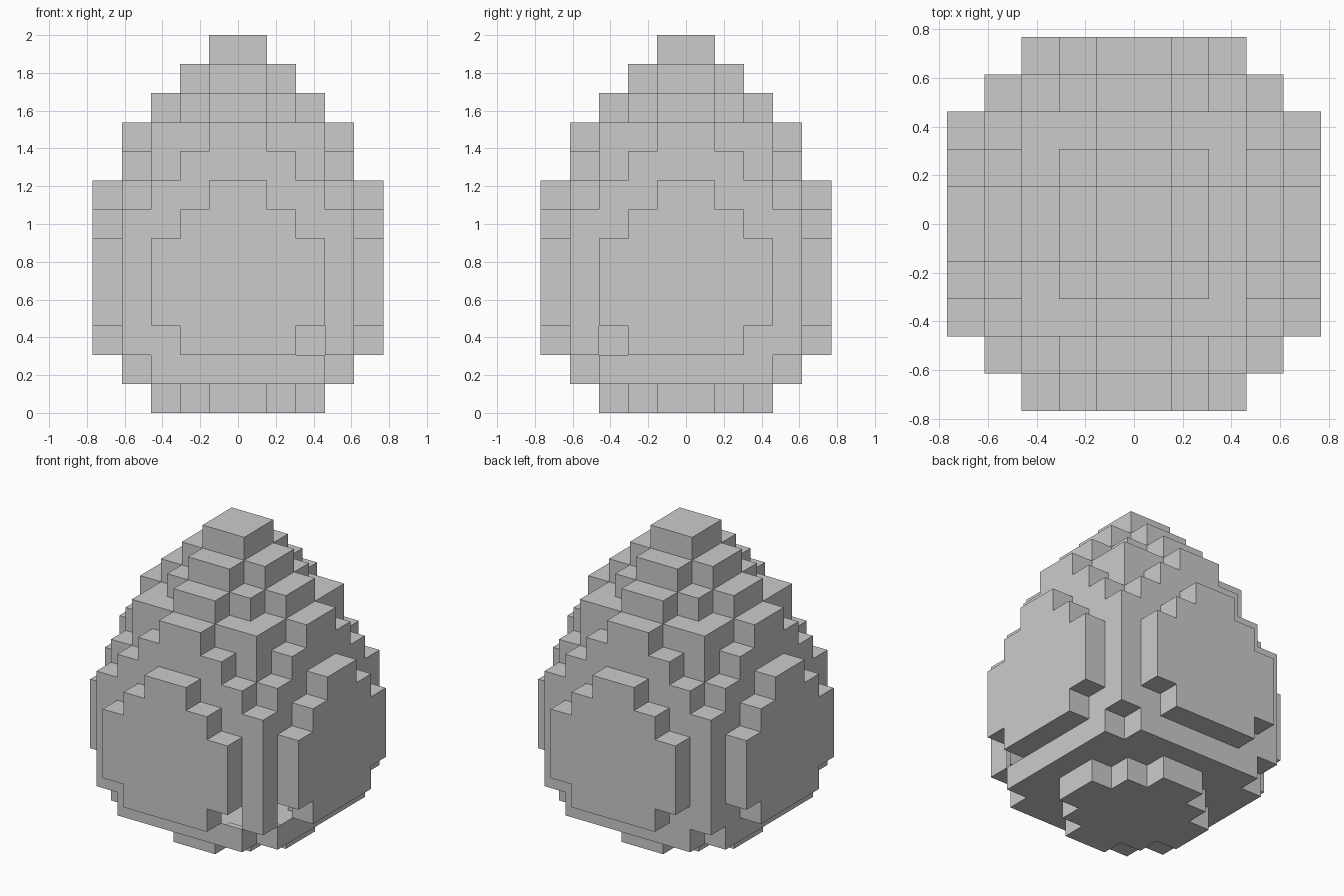
import bpy
import bmesh
from mathutils import Vector

cube = bpy.data.objects.get("Cube")
if cube:
    bpy.data.objects.remove(cube, do_unlink=True)

UNIT = 2 / 13  # edge of one block

# Each layer from the ground up: blocks from the centre to the edge in each row,
# counted outward from the middle row (one quadrant, mirrored to the others)
BOTTOM = [3, 2, 1]
RIM = [4, 4, 4, 3]
BELLY_LOW = [5, 5, 4, 4, 2]
BELLY = [5, 5, 5, 4, 3]
SHOULDER = [5, 4, 4, 3, 1]
LAYERS = [BOTTOM, RIM, BELLY_LOW, BELLY, BELLY, BELLY, BELLY_LOW, SHOULDER,
          [4, 4, 3, 2], [4, 3, 3, 1], [3, 2, 1], [2, 1], [1]]

# Open block faces low on the front and side: block index and outward direction
OPENINGS = {((2, -4, 2), (0, -1, 0)), ((3, -3, 2), (1, 0, 0))}


def mirrored(i):
    return (i, -1 - i)


blocks = {(x, y, z)
          for z, layer in enumerate(LAYERS)
          for row, count in enumerate(layer)
          for col in range(count)
          for x in mirrored(col)
          for y in mirrored(row)}

# Shell: keep only the faces between a block and empty space
bm = bmesh.new()
directions = [tuple(s if i == axis else 0 for i in range(3))
              for axis in range(3) for s in (-1, 1)]
for block in sorted(blocks):
    for d in directions:
        neighbour = tuple(b + s for b, s in zip(block, d))
        if neighbour in blocks or (block, d) in OPENINGS:
            continue
        normal = Vector(d)
        side = Vector((d[1], d[2], d[0]))
        up = normal.cross(side)
        centre = Vector(block) + Vector((0.5, 0.5, 0.5)) + normal / 2
        corners = [(-1, -1), (1, -1), (1, 1), (-1, 1)]
        bm.faces.new([bm.verts.new((centre + side * a / 2 + up * b / 2) * UNIT)
                      for a, b in corners])
bmesh.ops.remove_doubles(bm, verts=bm.verts, dist=0.001)

mesh = bpy.data.meshes.new("stepped_egg")
bm.to_mesh(mesh)
bm.free()

# Plain grey all over
grey = bpy.data.materials.new("plain_grey")
grey.use_nodes = True
colour = (0.6, 0.6, 0.6, 1)
grey.diffuse_color = colour
grey.node_tree.nodes["Principled BSDF"].inputs["Base Color"].default_value = colour
mesh.materials.append(grey)

egg = bpy.data.objects.new("stepped_egg", mesh)
bpy.context.scene.collection.objects.link(egg)
